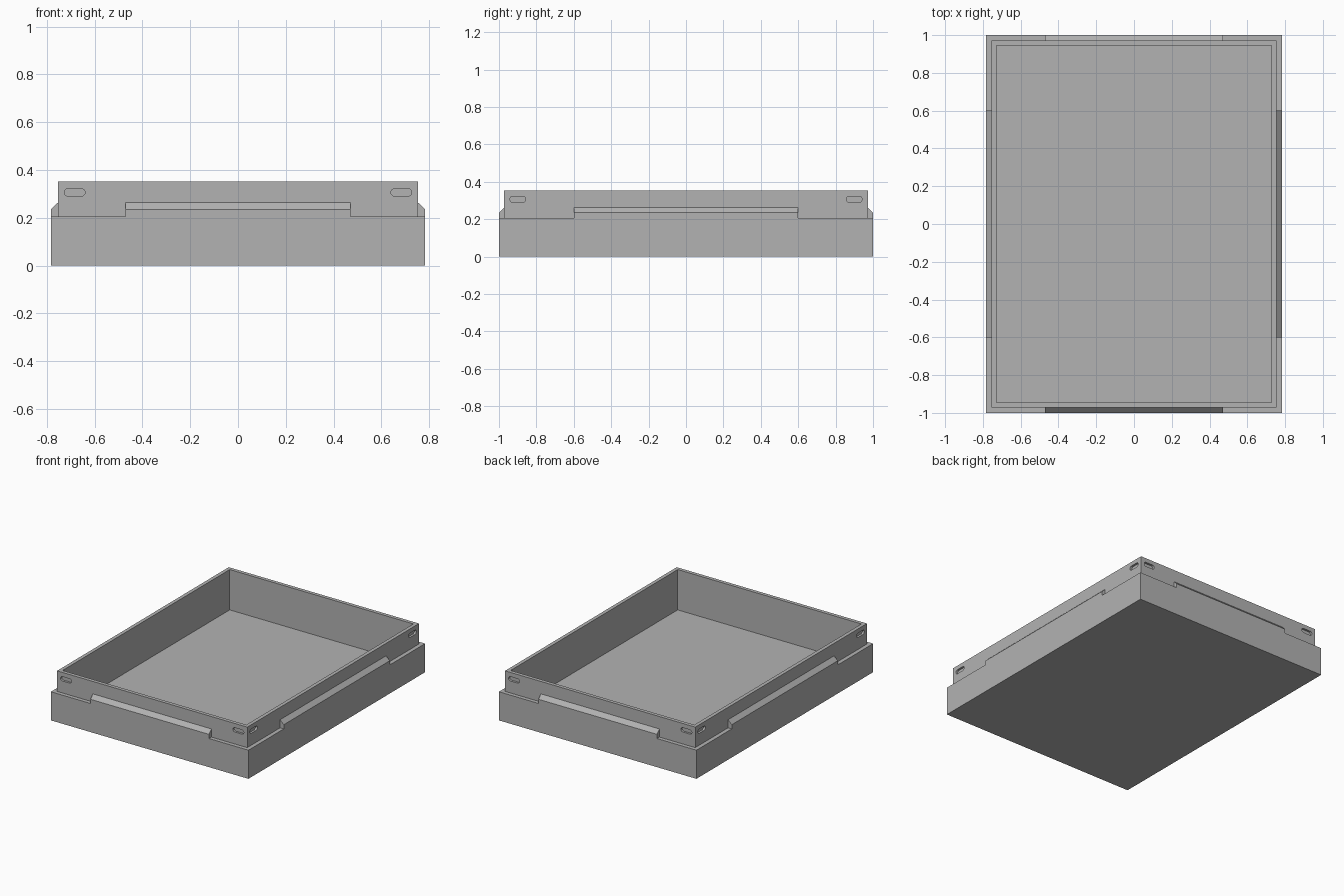
import bpy, bmesh, math
from mathutils import Matrix, Vector

cube = bpy.data.objects.get("Cube")
if cube:
    bpy.data.objects.remove(cube, do_unlink=True)

# One plain grey for the whole tray
grey = bpy.data.materials.new("plain_grey")
grey.use_nodes = True
colour = (0.45, 0.45, 0.45, 1)
grey.diffuse_color = colour
grey.node_tree.nodes["Principled BSDF"].inputs["Base Color"].default_value = colour

# Half sizes (x, y) of the base, the upper wall and the cavity; heights
BASE, WALL, CAVITY = (0.783, 1.0), (0.754, 0.972), (0.728, 0.946)
LEDGE, TOP, FLOOR = 0.205, 0.352, 0.063
SLOT_Z, SLOT_R, SLOT_DEPTH = 0.306, 0.0155, 0.015


def finish(bm, name):
    bmesh.ops.recalc_face_normals(bm, faces=bm.faces)
    mesh = bpy.data.meshes.new(name)
    bm.to_mesh(mesh)
    bm.free()
    mesh.materials.append(grey)
    obj = bpy.data.objects.new(name, mesh)
    bpy.context.collection.objects.link(obj)
    return obj


def prism(bm, points, offset):
    """Extrude a closed outline by an offset."""
    low = bm.faces.new([bm.verts.new(p) for p in points])
    out = bmesh.ops.extrude_face_region(bm, geom=[low], use_keep_orig=True)
    verts = [v for v in out["geom"] if isinstance(v, bmesh.types.BMVert)]
    bmesh.ops.translate(bm, verts=verts, vec=offset)


# Tray body: stacked rectangular rings, closed at the underside and the floor
bm = bmesh.new()
rings = []
for (hx, hy), z in [(BASE, 0), (BASE, LEDGE), (WALL, LEDGE),
                    (WALL, TOP), (CAVITY, TOP), (CAVITY, FLOOR)]:
    rings.append([bm.verts.new((sx * hx, sy * hy, z))
                  for sx, sy in [(-1, -1), (1, -1), (1, 1), (-1, 1)]])
for a, b in zip(rings, rings[1:]):
    for i in range(4):
        j = (i + 1) % 4
        bm.faces.new((a[i], a[j], b[j], b[i]))
bm.faces.new(rings[0])
bm.faces.new(rings[-1])
tray = finish(bm, "tray_body")

# Each side: name, turn about z, base reach, wall reach, ridge half length, slot ends
sides = [("front", 0, BASE[1], WALL[1], 0.47, (0.64, 0.727)),
         ("left", 1, BASE[0], WALL[0], 0.60, (0.857, 0.942)),
         ("back", 2, BASE[1], WALL[1], 0.47, (0.64, 0.727)),
         ("right", 3, BASE[0], WALL[0], 0.60, (0.857, 0.942))]

cuts = bmesh.new()
for name, turn, base, wall, half, (s0, s1) in sides:
    rot = Matrix.Rotation(turn * math.pi / 2, 3, 'Z')

    # Sloped stacking ridge on the ledge
    bm = bmesh.new()
    outline = [(wall, LEDGE), (base, LEDGE), (base, 0.235), (wall, 0.263)]
    prism(bm, [rot @ Vector((-half, -d, z)) for d, z in outline],
          rot @ Vector((2 * half, 0, 0)))
    finish(bm, name + "_ridge")

    # Rounded slot shapes near both ends of the wall
    for sign in (-1, 1):
        pts = []
        for centre, start in ((s1 - SLOT_R, -90), (s0 + SLOT_R, 90)):
            for k in range(9):
                a = math.radians(start + k * 22.5)
                pts.append(rot @ Vector((sign * (centre + SLOT_R * math.cos(a)),
                                         -wall - 0.02,
                                         SLOT_Z + SLOT_R * math.sin(a))))
        prism(cuts, pts, rot @ Vector((0, 0.02 + SLOT_DEPTH, 0)))

# Cut the blind slots, then drop the cutter
cutter = finish(cuts, "slot_cutter")
cutter.hide_render = True
mod = tray.modifiers.new("slots", 'BOOLEAN')
mod.operation = 'DIFFERENCE'
mod.solver = 'EXACT'
mod.object = cutter
bpy.context.view_layer.objects.active = tray
bpy.ops.object.modifier_apply(modifier=mod.name)
bpy.data.objects.remove(cutter, do_unlink=True)
